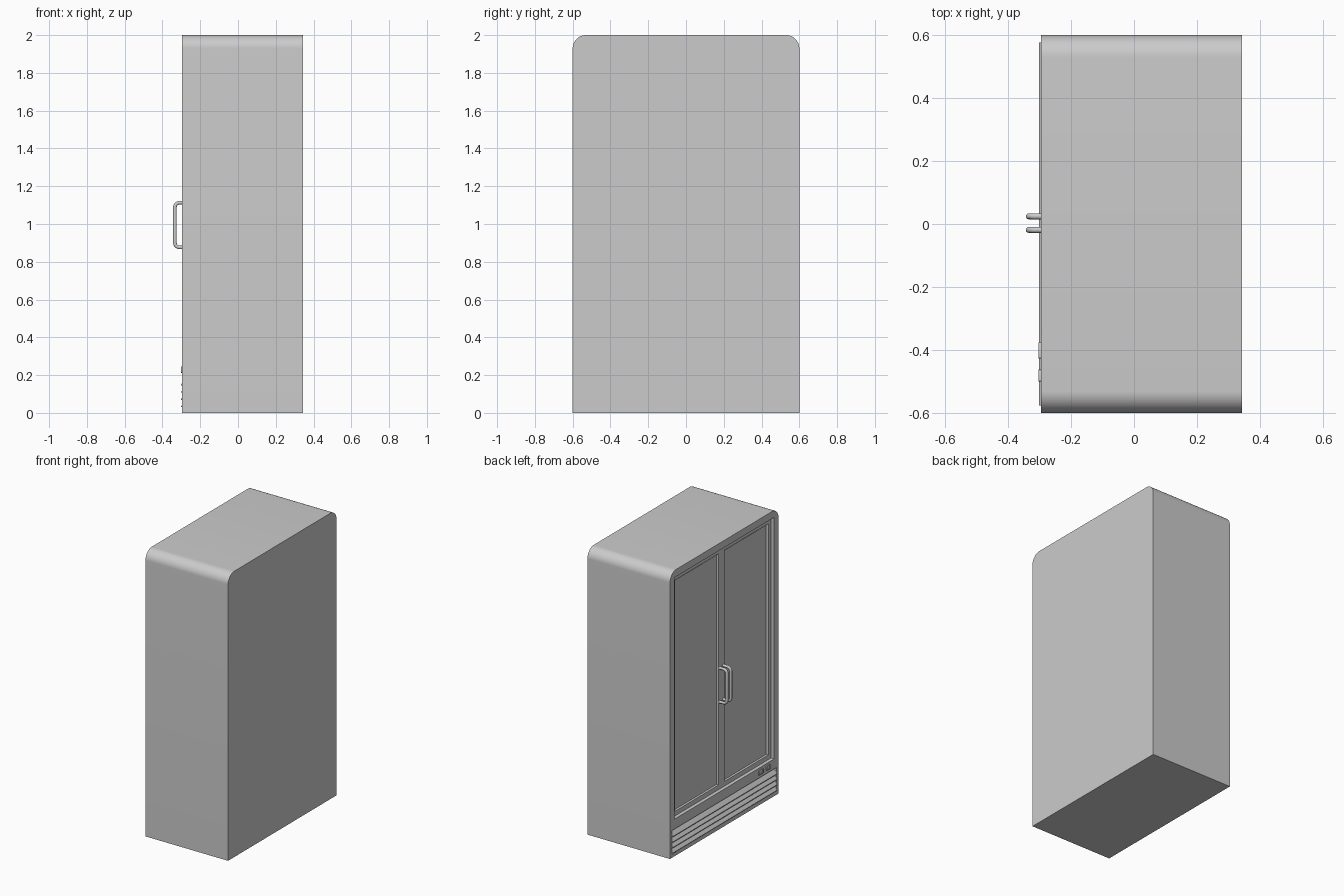
import bpy, bmesh, math
from mathutils import Vector

if "Cube" in bpy.data.objects:
    bpy.data.objects.remove(bpy.data.objects["Cube"])

FRONT, BACK = -0.296, 0.343   # cabinet faces; the doors look towards -x


def add_object(name, bm, smooth=False):
    bmesh.ops.recalc_face_normals(bm, faces=bm.faces)
    mesh = bpy.data.meshes.new(name)
    bm.to_mesh(mesh)
    bm.free()
    ob = bpy.data.objects.new(name, mesh)
    bpy.context.collection.objects.link(ob)
    bpy.ops.object.select_all(action='DESELECT')
    ob.select_set(True)
    bpy.context.view_layer.objects.active = ob
    if smooth:
        bpy.ops.object.shade_smooth_by_angle(angle=math.radians(30))
    return ob


def box_bm(x0, x1, y0, y1, z0, z1):
    bm = bmesh.new()
    bmesh.ops.create_cube(bm, size=1)
    for v in bm.verts:
        v.co = ((x0 + x1) / 2 + v.co.x * (x1 - x0),
                (y0 + y1) / 2 + v.co.y * (y1 - y0),
                (z0 + z1) / 2 + v.co.z * (z1 - z0))
    return bm


def extrude(points, direction):
    bm = bmesh.new()
    face = bm.faces.new([bm.verts.new(p) for p in points])
    res = bmesh.ops.extrude_face_region(bm, geom=[face], use_keep_orig=True)
    bmesh.ops.translate(bm, vec=direction,
                        verts=[g for g in res['geom'] if isinstance(g, bmesh.types.BMVert)])
    return bm


def arc(cu, cv, r, a0, a1, n):
    return [(cu + r * math.cos(math.radians(a0 + (a1 - a0) * i / n)),
             cv + r * math.sin(math.radians(a0 + (a1 - a0) * i / n))) for i in range(n + 1)]


def front_inset(bm, thickness, push):
    face = min(bm.faces, key=lambda f: f.calc_center_median().x)
    bmesh.ops.recalc_face_normals(bm, faces=bm.faces)
    bmesh.ops.inset_region(bm, faces=[face], thickness=thickness)
    step = bmesh.ops.extrude_discrete_faces(bm, faces=[face])['faces']
    bmesh.ops.translate(bm, vec=(push, 0, 0), verts=list({v for f in step for v in f.verts}))


# cabinet shell with rounded top edges
R = 0.07
outline = [(-0.6, 0), (0.6, 0)] + arc(0.6 - R, 2 - R, R, 0, 90, 12) + arc(R - 0.6, 2 - R, R, 90, 180, 12)
cabinet = add_object("cabinet", extrude([(FRONT, y, z) for y, z in outline], Vector((BACK - FRONT, 0, 0))), True)

# recesses for the doors and the vent
for z0, z1, y, depth in ((0.26, 1.95, 0.552, 0.06), (0.025, 0.19, 0.578, 0.04)):
    cutter = add_object("recess_cutter", box_bm(FRONT - 0.1, FRONT + depth, -y, y, z0, z1))
    cutter.hide_render = True
    bpy.context.view_layer.objects.active = cabinet
    mod = cabinet.modifiers.new("recess", 'BOOLEAN')
    mod.operation, mod.solver, mod.object = 'DIFFERENCE', 'EXACT', cutter
    bpy.ops.object.modifier_apply(modifier=mod.name)
    bpy.data.objects.remove(cutter)

# doors: frame with sunken pane, and a bent tube handle
for side, s in (("left", 1), ("right", -1)):
    y0, y1 = sorted((s * 0.001, s * 0.548))
    bm = box_bm(FRONT + 0.02, FRONT + 0.06, y0, y1, 0.264, 1.946)
    front_inset(bm, 0.046, 0.016)
    add_object(side + "_door_frame", bm)
    add_object(side + "_door_pane",
               box_bm(FRONT + 0.034, FRONT + 0.04, y0 + 0.045, y1 - 0.045, 0.309, 1.901))

    rad, bend, xo, base = 0.0095, 0.025, -0.334, FRONT + 0.025
    path = [(base, 0.876)] + arc(xo + bend, 0.876 + bend, bend, 270, 180, 6)
    path += arc(xo + bend, 1.113 - bend, bend, 180, 90, 6) + [(base, 1.113)]
    curve = bpy.data.curves.new(side + "_handle", 'CURVE')
    curve.dimensions = '3D'
    curve.bevel_depth, curve.bevel_resolution, curve.use_fill_caps = rad, 4, True
    spline = curve.splines.new('POLY')
    spline.points.add(len(path) - 1)
    for p, (x, z) in zip(spline.points, path):
        p.co = (x, s * 0.0215 + 0.003, z, 1)
    handle = bpy.data.objects.new(side + "_handle", curve)
    bpy.context.collection.objects.link(handle)
    bpy.ops.object.select_all(action='DESELECT')
    handle.select_set(True)
    bpy.context.view_layer.objects.active = handle
    bpy.ops.object.convert(target='MESH')
    bpy.ops.object.shade_smooth_by_angle(angle=math.radians(40))

# slanted vent slats
for i in range(4):
    z = 0.03 + i * 0.0385
    prof = [(FRONT - 0.006, z), (FRONT - 0.006, z + 0.005), (FRONT + 0.024, z + 0.041),
            (FRONT + 0.029, z + 0.038), (FRONT - 0.001, z)]
    add_object(f"vent_slat_{i + 1}", extrude([(x, -0.577, zz) for x, zz in prof], Vector((0, 1.154, 0))))

# control plates under the right door
for name, y0, y1 in (("display_plate", -0.427, -0.376), ("switch_plate", -0.501, -0.462)):
    bm = box_bm(FRONT - 0.007, FRONT + 0.01, y0, y1, 0.212, 0.245)
    edges = [e for e in bm.edges if abs(e.verts[0].co.x - e.verts[1].co.x) > 0.01]
    bmesh.ops.bevel(bm, geom=edges, offset=0.005, segments=3, affect='EDGES', profile=0.5)
    front_inset(bm, 0.006, 0.004)
    add_object(name, bm, True)
